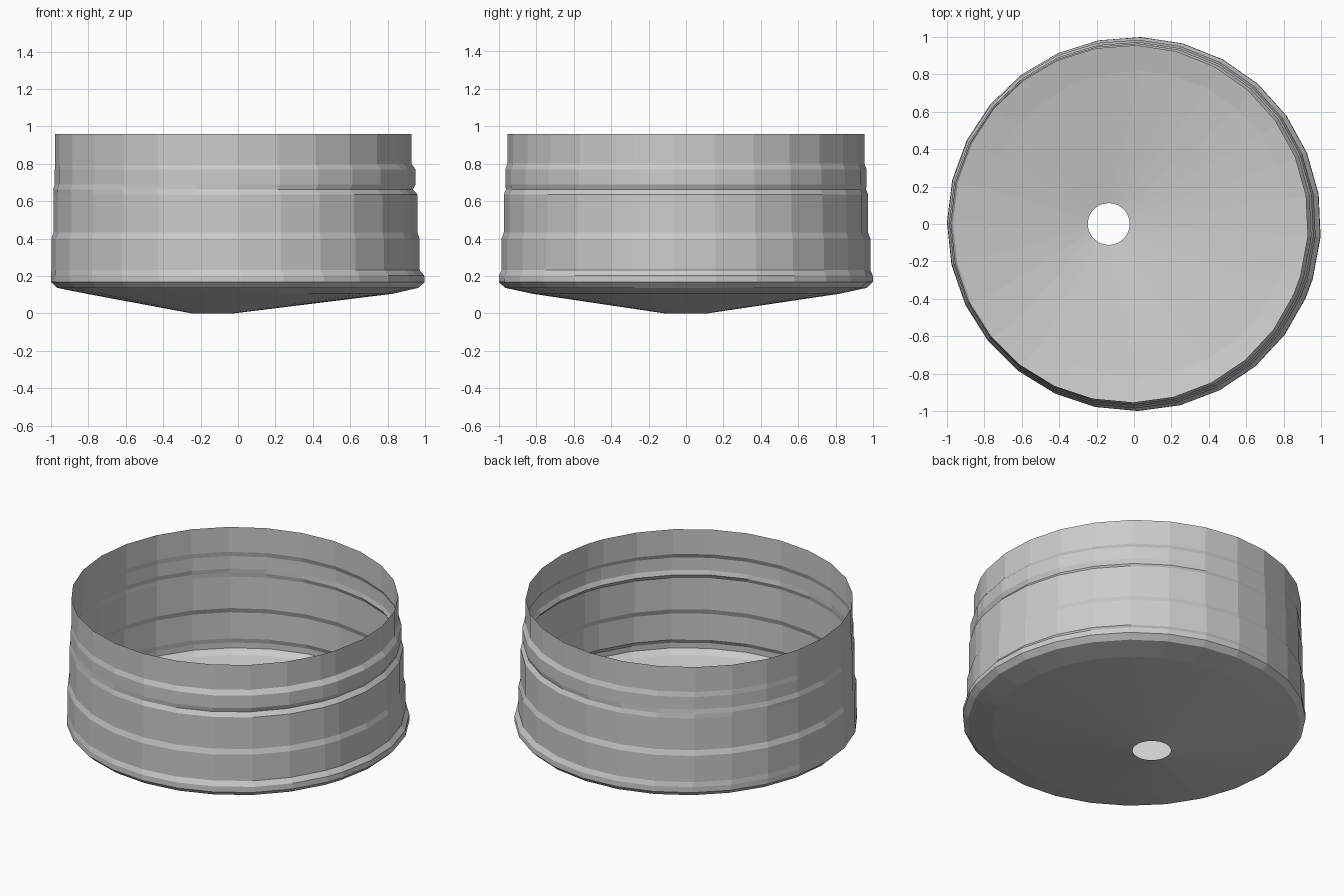
import bpy, bmesh
from math import radians, cos, sin

if "Cube" in bpy.data.objects:
    bpy.data.objects.remove(bpy.data.objects["Cube"])

# Facet angles: even steps, with one short facet closing at the sheet seam
ANGLES = [radians(-17 + 13.1 * k) for k in range(28)]


def lofted_sheet(name, rings):
    """Loft open circular rings given as (z, left x, right x)."""
    bm = bmesh.new()
    loops = []
    for z, left, right in rings:
        c, r = (left + right) / 2, (right - left) / 2
        loops.append([bm.verts.new((c + r * cos(a), r * sin(a), z)) for a in ANGLES])
    n = len(ANGLES)
    for low, high in zip(loops, loops[1:]):
        for i in range(n):
            j = (i + 1) % n
            bm.faces.new((low[i], low[j], high[j], high[i]))
    mesh = bpy.data.meshes.new(name)
    bm.to_mesh(mesh)
    bm.free()
    obj = bpy.data.objects.new(name, mesh)
    bpy.context.collection.objects.link(obj)
    return obj


# Shallow off-centre cone floor with a drain hole, turned up at its edge
lofted_sheet("drain_floor", [
    (0.0, -0.247, -0.023),
    (0.105, -0.81, 0.83),
    (0.137, -0.968, 0.968),
    (0.168, -1.0, 1.0),
])

# Thin stepped wall, each course shifted slightly to the left
lofted_sheet("stepped_wall", [
    (0.168, -1.0, 1.0),
    (0.203, -1.0, 0.998),
    (0.232, -0.998, 0.973),
    (0.40, -0.998, 0.973),
    (0.432, -0.986, 0.962),
    (0.635, -0.986, 0.962),
    (0.662, -0.988, 0.938),
    (0.69, -0.98, 0.951),
    (0.77, -0.98, 0.951),
    (0.80, -0.978, 0.93),
    (0.96, -0.978, 0.93),
])
